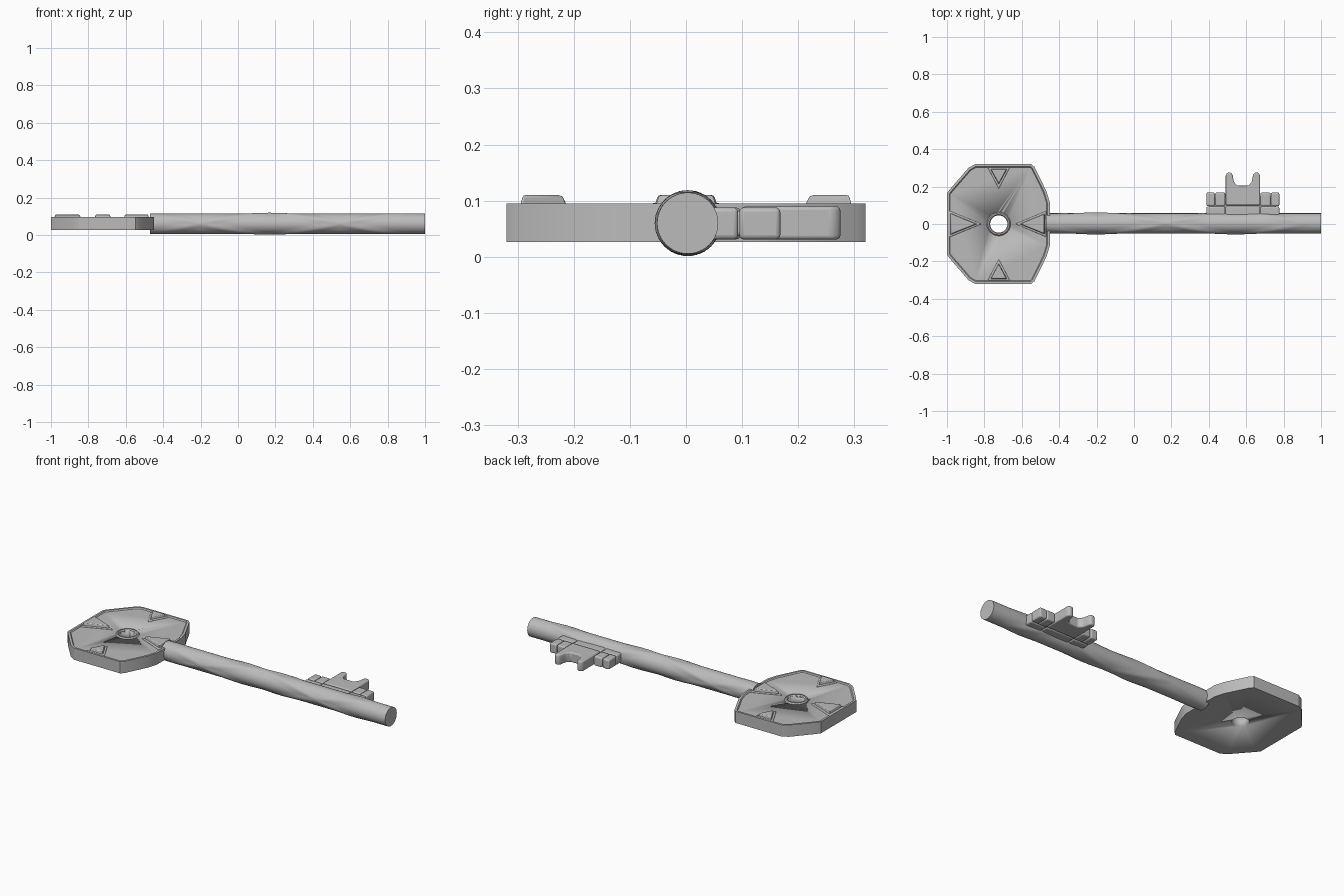
import bpy, bmesh
from math import sin, cos, pi, radians

if "Cube" in bpy.data.objects:
    bpy.data.objects.remove(bpy.data.objects["Cube"])

metal = bpy.data.materials.new("grey_metal")
metal.use_nodes = True
GREY = (0.5, 0.5, 0.5, 1)
metal.diffuse_color = GREY
metal.node_tree.nodes["Principled BSDF"].inputs["Base Color"].default_value = GREY


def finish(name, bm, bevel=0, segments=2, angle=35):
    bmesh.ops.recalc_face_normals(bm, faces=bm.faces)
    mesh = bpy.data.meshes.new(name)
    bm.to_mesh(mesh)
    bm.free()
    mesh.materials.append(metal)
    obj = bpy.data.objects.new(name, mesh)
    bpy.context.collection.objects.link(obj)
    if bevel:
        mod = obj.modifiers.new("bevel", "BEVEL")
        mod.width, mod.segments, mod.limit_method = bevel, segments, "ANGLE"
    bpy.ops.object.select_all(action="DESELECT")
    obj.select_set(True)
    bpy.context.view_layer.objects.active = obj
    bpy.ops.object.shade_smooth_by_angle(angle=radians(angle))
    return obj


def prism(points, z0, z1):
    """Extrude an outline; returns the bmesh and its top face."""
    bm = bmesh.new()
    base = bm.faces.new([bm.verts.new((x, y, z0)) for x, y in points])
    out = bmesh.ops.extrude_face_region(bm, geom=[base])["geom"]
    bm.faces.new([bm.verts.new((x, y, z0)) for x, y in points]) if base not in bm.faces[:] else None
    for v in (g for g in out if isinstance(g, bmesh.types.BMVert)):
        v.co.z = z1
    top = next(g for g in out if isinstance(g, bmesh.types.BMFace))
    bmesh.ops.remove_doubles(bm, verts=bm.verts, dist=1e-5)
    bmesh.ops.recalc_face_normals(bm, faces=bm.faces)
    return bm, top


def circle(cx, r, n=32):
    return [(cx + r * cos(2 * pi * i / n), r * sin(2 * pi * i / n)) for i in range(n)]


def cut_hole(obj, cutter):
    cutter.hide_render = True
    cutter.hide_viewport = True
    mod = obj.modifiers.new("hole", "BOOLEAN")
    mod.operation, mod.object, mod.solver = "DIFFERENCE", cutter, "EXACT"


# Octagonal bow with a thin raised rim
half = [(-0.45, 0.115), (-0.468, 0.175), (-0.532, 0.305), (-0.548, 0.32),
        (-0.85, 0.32), (-0.885, 0.3), (-0.985, 0.185), (-1.0, 0.165)]
outline = half + [(x, -y) for x, y in reversed(half)]
bm, top = prism(outline, 0.026, 0.095)
bmesh.ops.inset_region(bm, faces=[top], thickness=0.013)
bmesh.ops.inset_region(bm, faces=[top], thickness=0.005, depth=-0.006)
bow = finish("bow", bm, angle=25)
HOLE = -0.723
bm, _ = prism(circle(HOLE, 0.046), -0.1, 0.3)
cut_hole(bow, finish("hole_cutter", bm))

# Rounded collar around the hole
bm = bmesh.new()
rings = []
for r, z in [(0.046, 0.08), (0.046, 0.09), (0.051, 0.096), (0.058, 0.096), (0.066, 0.086)]:
    rings.append([bm.verts.new((x, y, z)) for x, y in circle(HOLE, r)])
for a, b in zip(rings, rings[1:]):
    for i in range(len(a)):
        j = (i + 1) % len(a)
        bm.faces.new((a[i], a[j], b[j], b[i]))
finish("hole_collar", bm)


# Raised triangles pointing at the hole, each on a low frame
def triangle(name, tip, base, width, turn, height):
    bm = bmesh.new()
    for grow, z, inset in ((0.012, 0.094, 0.005), (0, height, 0.014)):
        part, face = prism([(tip - grow * 1.6, 0), (base + grow / 2, -width - grow),
                            (base + grow / 2, width + grow)], 0.08, z)
        c = face.calc_center_median()
        for v in face.verts:
            d = v.co - c
            d.z = 0
            v.co -= d.normalized() * inset
        tmp = bpy.data.meshes.new("tmp")
        part.to_mesh(tmp)
        part.free()
        bm.from_mesh(tmp)
        bpy.data.meshes.remove(tmp)
    for v in bm.verts:
        x, y = v.co.x, v.co.y
        v.co.x = HOLE + x * cos(turn) - y * sin(turn)
        v.co.y = x * sin(turn) + y * cos(turn)
    finish(name, bm, 0.004)


triangle("back_triangle", 0.205, 0.298, 0.05, pi / 2, 0.11)
triangle("front_triangle", 0.205, 0.298, 0.05, -pi / 2, 0.11)
triangle("end_triangle", 0.11, 0.262, 0.062, pi, 0.11)
triangle("shaft_triangle", 0.105, 0.25, 0.06, 0, 0.11)

# Shaft with shallow crossing spiral ridges
STEPS, SIDES, AXIS_Z, RADIUS = 120, 48, 0.06, 0.0545
START, END, CROSS = -0.47, 1.0, 0.17


def ridge(x, a):
    """Height of two opposed spirals that meet on top at CROSS."""
    h = 0
    for s in (-1, 1):
        d = (a - pi / 2 - s * (x - CROSS) * 4.2 + pi / 2) % pi - pi / 2
        h = max(h, 1 - abs(d) / 0.45)
    return 0.0045 * h * max(0, min(1, (0.97 - x) * 5, (x - START) * 5))


bm = bmesh.new()
rows = []
for i in range(STEPS + 1):
    x = START + (END - START) * i / STEPS
    row = []
    for k in range(SIDES):
        a = 2 * pi * k / SIDES
        r = RADIUS + ridge(x, a)
        row.append(bm.verts.new((x, 0.003 + r * cos(a), AXIS_Z + r * sin(a))))
    rows.append(row)
for a, b in zip(rows, rows[1:]):
    for k in range(SIDES):
        j = (k + 1) % SIDES
        bm.faces.new((a[k], a[j], b[j], b[k]))
bm.faces.new(rows[0])
bm.faces.new(rows[-1])
finish("shaft", bm, angle=40)


# Bit: forked centre tooth with stepped blocks on both sides
def block(name, x0, x1, y0, y1, z0=0.031, z1=0.088, bevel=0.008):
    bm, _ = prism([(x0, y0), (x1, y0), (x1, y1), (x0, y1)], z0, z1)
    finish(name, bm, bevel, 3)


MID = 0.582
right = [(0.092, 0.1), (0.092, 0.262), (0.082, 0.275), (0.064, 0.275), (0.055, 0.265),
         (0.048, 0.225), (0.03, 0.205)]
fork = [(MID + x, y) for x, y in right] + [(MID - x, y) for x, y in reversed(right)]
bm, _ = prism(fork, 0.031, 0.09)
finish("centre_tooth", bm, 0.008, 3)
block("bit_root_centre", 0.49, 0.674, 0.03, 0.097)
block("bit_core", 0.4, 0.76, 0.03, 0.15, 0.037, 0.082)
for side, s in (("right", -1), ("left", 1)):
    for label, near, far, y0, y1 in (("outer_block", 0.15, 0.195, 0.095, 0.168),
                                     ("inner_block", 0.094, 0.148, 0.095, 0.168),
                                     ("root_block", 0.094, 0.195, 0.03, 0.093)):
        xs = sorted((MID + s * near, MID + s * far))
        block(side + "_" + label, xs[0], xs[1], y0, y1)
